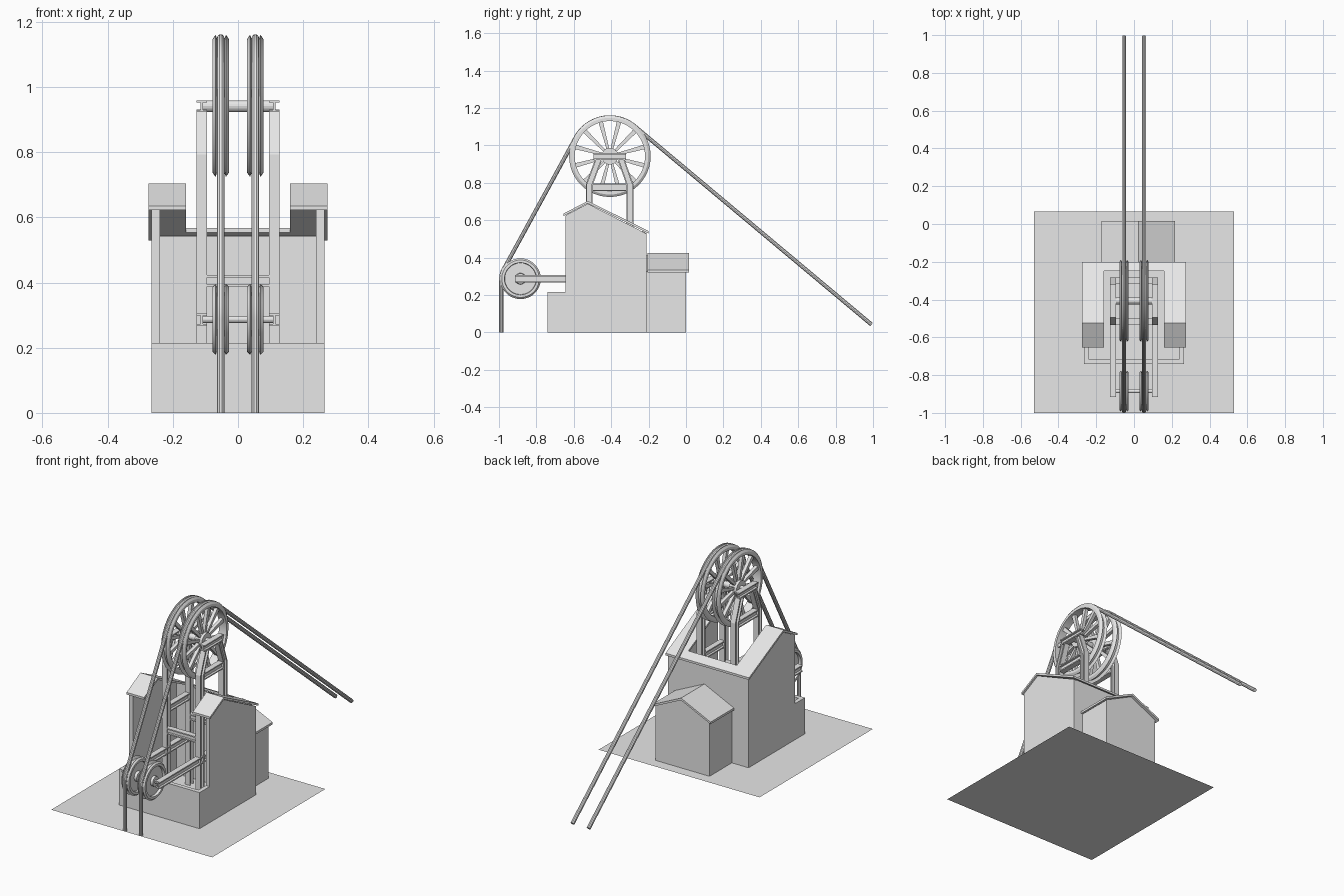
import bpy, bmesh, math
from mathutils import Vector

if "Cube" in bpy.data.objects:
    bpy.data.objects.remove(bpy.data.objects["Cube"])

grey = bpy.data.materials.new("plain_grey")
grey.diffuse_color = (0.8, 0.8, 0.8, 1)
grey.use_nodes = True
grey.node_tree.nodes["Principled BSDF"].inputs["Base Color"].default_value = grey.diffuse_color


def finish(name, bm, smooth=False):
    bmesh.ops.recalc_face_normals(bm, faces=bm.faces)
    me = bpy.data.meshes.new(name)
    bm.to_mesh(me)
    bm.free()
    me.materials.append(grey)
    ob = bpy.data.objects.new(name, me)
    bpy.context.collection.objects.link(ob)
    if smooth:
        bpy.ops.object.select_all(action='DESELECT')
        ob.select_set(True)
        bpy.context.view_layer.objects.active = ob
        bpy.ops.object.shade_smooth_by_angle(angle=math.radians(32))
    return ob


def skin(bm, rings, closed=False):
    """Join rings of points into a tube, capped unless closed."""
    vs = [[bm.verts.new(p) for p in r] for r in rings]
    n = len(vs[0])
    for i in range(len(vs) if closed else len(vs) - 1):
        a, b = vs[i], vs[(i + 1) % len(vs)]
        for j in range(n):
            k = (j + 1) % n
            bm.faces.new((a[j], a[k], b[k], b[j]))
    if not closed:
        bm.faces.new(vs[0])
        bm.faces.new(vs[-1])


def extrude(name, pts, a, b, axis='x'):
    """Extrude a (y,z) profile along x, or an (x,z) profile along y."""
    bm = bmesh.new()
    place = (lambda p, t: (t, p[0], p[1])) if axis == 'x' else (lambda p, t: (p[0], t, p[1]))
    skin(bm, [[place(p, t) for p in pts] for t in (a, b)])
    return finish(name, bm)


def sweep(name, path, section, x=0, smooth=False):
    """Sweep an (x, normal) section along a (y,z) path with mitred bends."""
    P = [Vector(p) for p in path]
    rings = []
    for i, p in enumerate(P):
        d0 = (p - P[i - 1]).normalized() if i else (P[1] - p).normalized()
        d1 = (P[i + 1] - p).normalized() if i < len(P) - 1 else d0
        t = (d0 + d1).normalized()
        m = Vector((-t.y, t.x)) / max(t.dot(d0), 0.3)
        rings.append([(x + u, p.x + m.x * v, p.y + m.y * v) for u, v in section])
    bm = bmesh.new()
    skin(bm, rings)
    return finish(name, bm, smooth)


def lathe(bm, prof, cx, cy, cz, seg=40):
    """Turn a closed (x, radius) profile about an axis along x."""
    rings = []
    for i in range(seg):
        a = 2 * math.pi * i / seg
        rings.append([(cx + u, cy + r * math.cos(a), cz + r * math.sin(a)) for u, r in prof])
    skin(bm, rings, True)


def rod(name, y, z, r, half):
    c = [(y + r * math.cos(i * math.pi / 8), z + r * math.sin(i * math.pi / 8)) for i in range(16)]
    ob = extrude(name, c, -half, half)
    return ob


def i_section(w, h, t):
    q = [(-w, -h), (w, -h), (w, -h + t), (t / 2, -h + t), (t / 2, h - t), (w, h - t)]
    return q + [(-u, -v) for u, v in q]


def slab(pts, t):
    """Roof profile: a polyline thickened downwards."""
    return pts + [(u, v - t) for u, v in reversed(pts)]


# ground
bm = bmesh.new()
bm.faces.new([bm.verts.new(p) for p in
              ((-.53, -1, 0), (.53, -1, 0), (.53, .065, 0), (-.53, .065, 0))])
finish("ground_slab", bm)

# main building: hollow, open at the front above a low wall
side = [(-.74, 0), (-.21, 0), (-.21, .527), (-.525, .688), (-.645, .625), (-.645, .215), (-.74, .215)]
for s, n in ((-1, "left"), (1, "right")):
    extrude(n + "_side_wall", side, s * .24, s * .265)
    extrude(n + "_wing_roof", slab([(-.655, .635), (-.525, .703), (-.2, .542)], .013), s * .16, s * .275)
extrude("front_low_wall", [(-.74, 0), (-.715, 0), (-.715, .215), (-.74, .215)], -.24, .24)
extrude("back_wall", [(-.235, 0), (-.21, 0), (-.21, .53), (-.235, .543)], -.24, .24)
extrude("back_roof_strip", slab([(-.25, .567), (-.2, .542)], .013), -.16, .16)

# annex behind, ridge running front to back
extrude("annex_walls", [(-.155, 0), (.2, 0), (.2, .325), (.0225, .41), (-.155, .325)], -.21, 0, 'y')
extrude("annex_roof", slab([(-.172, .333), (.0225, .424), (.217, .333)], .013), -.205, .015, 'y')

# steel headframe
I = i_section(.0165, .018, .007)
small_I = i_section(.0165, .02, .007)
for s, n in ((-1, "left"), (1, "right")):
    x = s * .111
    sweep(n + "_front_leg", [(-.517, 0), (-.517, .79), (-.467, .925)], I, x)
    sweep(n + "_back_leg", [(-.3, 0), (-.3, .79), (-.347, .925)], I, x)
    sweep(n + "_bearing_beam", [(-.495, .941), (-.32, .941)], I, x)
    sweep(n + "_pulley_arm", [(-.915, .286), (-.3, .286)], small_I, x)
    for z in (.775, .53):
        sweep(n + "_side_brace", [(-.5, z), (-.315, z)], small_I, x)
for y, n in ((-.517, "front"), (-.3, "back")):
    extrude(n + "_cross_brace", [(y + u, .405 + v) for u, v in i_section(.0165, .018, .007)], -.105, .105)
rod("upper_axle", -.407, .941, .018, .108)
rod("lower_axle", -.885, .287, .011, .108)

# winding wheels and guide pulleys
BIG, SMALL = (-.407, .942), (-.885, .287)
rim = [(-.025, .188), (.025, .188), (.025, .205), (.016, .218), (.009, .2),
       (-.009, .2), (-.016, .218), (-.025, .205)]
hub = [(-.025, .015), (.025, .015), (.025, .045), (-.025, .045)]
disc = [(.025, .01), (.025, .028), (.01, .03), (.01, .084), (.025, .086), (.025, .1),
        (.016, .109), (.009, .094)]
disc = disc + [(-u, r) for u, r in reversed(disc)]
ROPE_X, SPOKES = .053, 12
for s, n in ((-1, "left"), (1, "right")):
    bm = bmesh.new()
    lathe(bm, rim, s * ROPE_X, *BIG, 48)
    lathe(bm, hub, s * ROPE_X, *BIG, 24)
    for i in range(SPOKES):
        a = 2 * math.pi * (i + .5) / SPOKES
        c, d = math.cos(a), math.sin(a)
        rings = []
        for r, w in ((.04, .007), (.192, .012)):
            rings.append([(s * ROPE_X + u, BIG[0] + r * c - v * d, BIG[1] + r * d + v * c)
                          for u, v in ((-.01, -w), (.01, -w), (.01, w), (-.01, w))])
        skin(bm, rings)
    finish(n + "_winding_wheel", bm, True)
    bm = bmesh.new()
    lathe(bm, disc, s * ROPE_X, *SMALL, 36)
    finish(n + "_guide_pulley", bm, True)


# ropes: up from the ground, round the pulley, over the wheel, down to the back
def arc(c, r, a0, a1, n):
    return [(c[0] + r * math.cos(a0 + (a1 - a0) * i / n),
             c[1] + r * math.sin(a0 + (a1 - a0) * i / n)) for i in range(n + 1)]


r1, r2 = .103, .208
dy, dz = BIG[0] - SMALL[0], BIG[1] - SMALL[1]
up = math.atan2(dz, dy) + math.acos((r1 - r2) / math.hypot(dy, dz))
end = (.992, .042)
ey, ez = end[0] - BIG[0], end[1] - BIG[1]
down = math.atan2(ez, ey) + math.acos(r2 / math.hypot(ey, ez))
path = [(SMALL[0] - r1, 0)] + arc(SMALL, r1, math.pi, up, 5) + arc(BIG, r2, up, down, 20) + [end]
circle = [(.0115 * math.cos(i * math.pi / 5), .0115 * math.sin(i * math.pi / 5)) for i in range(10)]
for s, n in ((-1, "left"), (1, "right")):
    sweep(n + "_rope", path, circle, s * ROPE_X, True)
